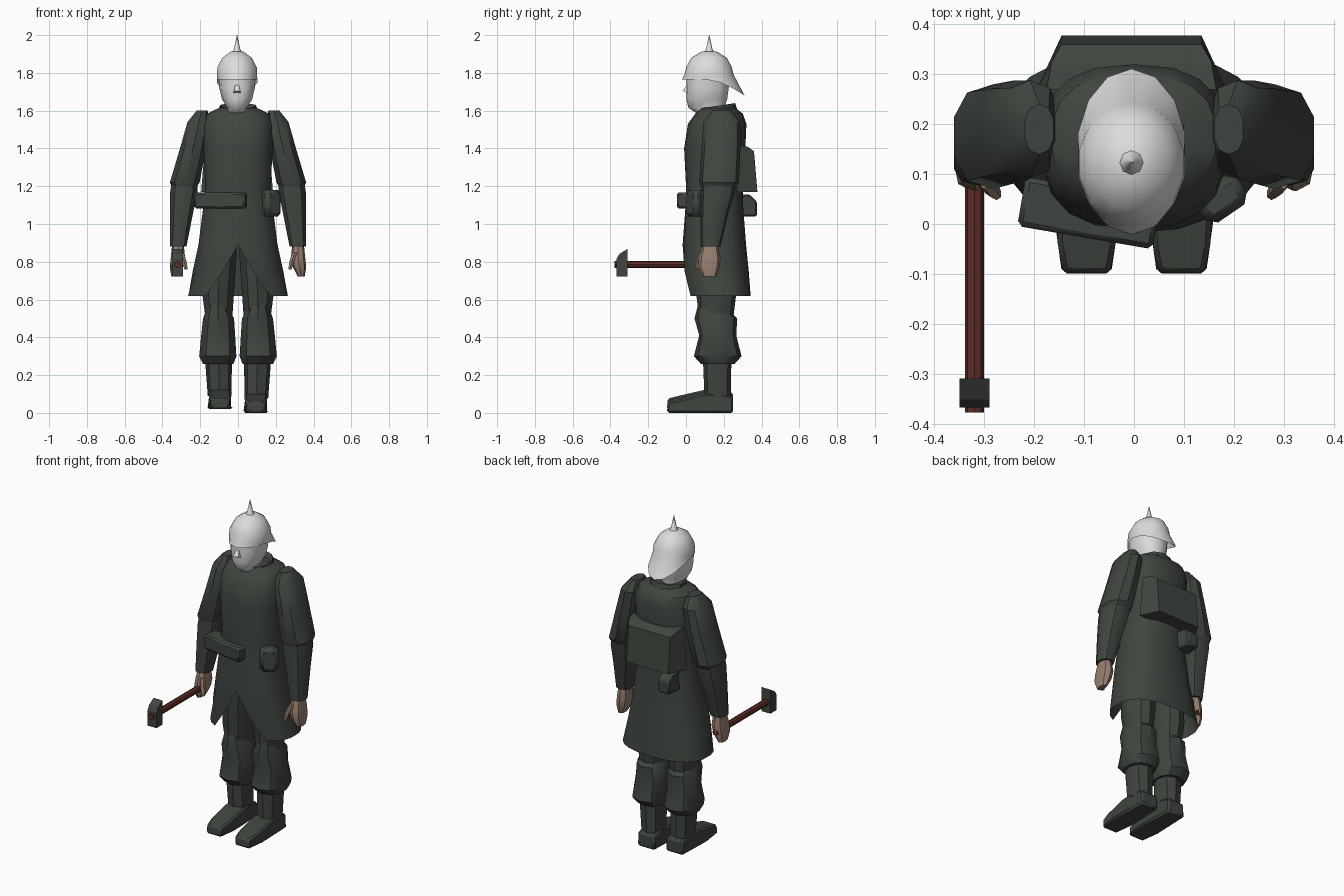
import bpy, bmesh, math
from mathutils import Matrix, Vector


def material(name, col):
    m = bpy.data.materials.new(name)
    m.diffuse_color = (*col, 1)
    return m


CLOTH = material("dark grey green", (0.050, 0.060, 0.050))
PALE = material("pale grey", (0.72, 0.72, 0.72))
SKIN = material("skin", (0.32, 0.215, 0.165))
WOOD = material("red brown wood", (0.11, 0.027, 0.018))


def finish(name, bm, mat, angle=35, bevel=0):
    bmesh.ops.remove_doubles(bm, verts=bm.verts, dist=0.0005)
    bmesh.ops.recalc_face_normals(bm, faces=bm.faces)
    me = bpy.data.meshes.new(name)
    bm.to_mesh(me)
    bm.free()
    me.materials.append(mat)
    ob = bpy.data.objects.new(name, me)
    bpy.context.collection.objects.link(ob)
    if bevel:
        mod = ob.modifiers.new("bevel", 'BEVEL')
        mod.width, mod.segments = bevel, 1
    bpy.ops.object.select_all(action='DESELECT')
    ob.select_set(True)
    bpy.context.view_layer.objects.active = ob
    bpy.ops.object.shade_smooth_by_angle(angle=math.radians(angle))
    return ob


def loft(name, rings, mat, n=10, power=2.0, move=None, caps=(True, True), angle=35, gaps=None):
    """Stack of horizontal rounded rings (z, cx, cy, rx, ry), each starting at the front;
    gaps opens a ring at the front by that angle to either side."""
    bm = bmesh.new()
    rows = []
    for k, (z, cx, cy, rx, ry) in enumerate(rings):
        g = gaps[k] if gaps else 0
        row = []
        for i in range(n + 1):
            a = -math.pi / 2 + g + (2 * math.pi - 2 * g) * i / n
            c, s = math.cos(a), math.sin(a)
            p = Vector((cx + rx * math.copysign(abs(c) ** (2 / power), c),
                        cy + ry * math.copysign(abs(s) ** (2 / power), s), z))
            row.append(bm.verts.new(move(p) if move else p))
        rows.append(row)
    for r0, r1 in zip(rows, rows[1:]):
        for i in range(n):
            bm.faces.new((r0[i], r0[i + 1], r1[i + 1], r1[i]))
    for cap, row in zip(caps, (rows[0], rows[-1])):
        if cap:
            bm.faces.new(row[:n])
    return finish(name, bm, mat, angle)


def prism(name, profile, cx, mat, lift=0, bevel=0):
    """Side profile of (y, z, half width) points spread both ways from cx."""
    bm = bmesh.new()
    a = [bm.verts.new((cx - w, y, z + lift)) for y, z, w in profile]
    b = [bm.verts.new((cx + w, y, z + lift)) for y, z, w in profile]
    bm.faces.new(a)
    bm.faces.new(b[::-1])
    for i in range(len(a)):
        j = (i + 1) % len(a)
        bm.faces.new((a[i], b[i], b[j], a[j]))
    return finish(name, bm, mat, 25, bevel)


def box(name, loc, size, rot, mat, bevel):
    bm = bmesh.new()
    m = Matrix.Translation(loc) @ Matrix.Rotation(rot, 4, 'Z') @ Matrix.Diagonal((*size, 1))
    bmesh.ops.create_cube(bm, size=1, matrix=m)
    return finish(name, bm, mat, 25, bevel)


# Coat with a split skirt
loft("coat", [(0.62, 0, 0.17, 0.265, 0.172), (0.75, 0, 0.16, 0.24, 0.172),
              (0.89, 0, 0.15, 0.212, 0.168), (1.1, 0, 0.15, 0.185, 0.152),
              (1.2, 0, 0.15, 0.176, 0.15), (1.4, 0, 0.152, 0.185, 0.162),
              (1.53, 0, 0.165, 0.187, 0.155), (1.585, 0, 0.175, 0.165, 0.125),
              (1.615, 0, 0.17, 0.10, 0.09)],
     CLOTH, n=18, power=2.5, caps=(False, True), gaps=[0.62, 0.25] + [0] * 7)


# Turned-up collar, higher at the back
def tilt(p):
    return Vector((p.x, p.y, p.z + 0.15 * (p.y - 0.16)))


loft("collar", [(1.58, 0, 0.165, 0.115, 0.11), (1.625, 0, 0.165, 0.10, 0.095),
                (1.60, 0, 0.165, 0.075, 0.07)], CLOTH, move=tilt)

# Head and nose
loft("head", [(1.57, -0.005, 0.14, 0.06, 0.06), (1.615, -0.005, 0.108, 0.052, 0.095),
              (1.66, -0.005, 0.11, 0.080, 0.108), (1.72, -0.005, 0.114, 0.094, 0.112),
              (1.80, -0.005, 0.118, 0.100, 0.115)], PALE, n=12, power=2.3, angle=50)
prism("nose", [(0.015, 1.75, 0.008), (-0.018, 1.705, 0.016), (0.015, 1.69, 0.02)], -0.005, PALE)


# Helmet with a sweeping rear brim, and its spike
def droop(p):
    if p.z < 1.77 and p.y > 0.12:
        p.z -= 0.085 * ((p.y - 0.12) / 0.19) ** 1.5
    return p


loft("helmet", [(1.765, -0.005, 0.145, 0.110, 0.166), (1.79, -0.005, 0.122, 0.109, 0.130),
                (1.83, -0.005, 0.122, 0.107, 0.121), (1.88, -0.005, 0.122, 0.080, 0.094),
                (1.912, -0.005, 0.123, 0.036, 0.042), (1.916, -0.005, 0.123, 0.01, 0.01)],
     PALE, n=14, move=droop, caps=(False, True), angle=50)
loft("helmet_spike", [(1.90, -0.005, 0.123, 0.032, 0.034), (1.925, -0.005, 0.123, 0.017, 0.017),
                      (2.0, -0.005, 0.123, 0.001, 0.001)], PALE, n=8, angle=50)

# Arms and legs, both sides
for s, side, up in ((-1, "left", 0.02), (1, "right", 0)):
    def limb(name, rings, mat, lift=0, **kw):
        loft(f"{side}_{name}", [(z + lift, s * x, y, rx, ry) for z, x, y, rx, ry in rings], mat, **kw)

    limb("upper_sleeve", [(1.6, 0.19, 0.19, 0.03, 0.05), (1.54, 0.208, 0.19, 0.062, 0.098),
                          (1.4, 0.238, 0.185, 0.072, 0.103), (1.22, 0.282, 0.175, 0.082, 0.105),
                          (1.18, 0.285, 0.17, 0.06, 0.08)], CLOTH, power=2.4)
    limb("lower_sleeve", [(1.24, 0.28, 0.172, 0.07, 0.09), (1.17, 0.287, 0.168, 0.075, 0.09),
                          (1.05, 0.30, 0.15, 0.063, 0.073), (0.88, 0.317, 0.13, 0.046, 0.052)],
         CLOTH, power=2.4)
    limb("hand", [(0.90, 0.318, 0.13, 0.03, 0.038), (0.82, 0.318, 0.125, 0.038, 0.058),
                  (0.77, 0.326, 0.122, 0.035, 0.056), (0.722, 0.335, 0.125, 0.018, 0.036)],
         SKIN, n=8, power=2.4)
    limb("thumb", [(0.85, 0.30, 0.09, 0.015, 0.02), (0.80, 0.284, 0.068, 0.014, 0.016),
                   (0.76, 0.275, 0.06, 0.01, 0.012)], SKIN, n=6)
    limb("thigh", [(0.97, 0.09, 0.15, 0.09, 0.11), (0.8, 0.095, 0.155, 0.09, 0.115),
                   (0.62, 0.105, 0.16, 0.087, 0.105), (0.46, 0.1, 0.16, 0.07, 0.085)], CLOTH)
    limb("breeches", [(0.58, 0.11, 0.13, 0.05, 0.065), (0.5, 0.103, 0.158, 0.086, 0.113),
                      (0.41, 0.105, 0.168, 0.094, 0.098), (0.3, 0.107, 0.168, 0.103, 0.126),
                      (0.26, 0.105, 0.168, 0.085, 0.09)], CLOTH, power=2.2)
    limb("calf", [(0.28, 0.103, 0.165, 0.072, 0.075), (0.08, 0.098, 0.168, 0.062, 0.07)],
         CLOTH, n=8, power=2.4, lift=up / 2)
    prism(f"{side}_boot", [(0.25, 0, 0.058), (0.25, 0.085, 0.055), (0.18, 0.105, 0.062),
                           (0.09, 0.10, 0.062), (-0.04, 0.07, 0.058), (-0.098, 0.055, 0.046),
                           (-0.1, 0, 0.05), (0.02, 0, 0.066)], s * 0.095, CLOTH, up, 0.01)

# Belt pouches, backpack and canteen
box("front_pouch", (-0.09, 0.022, 1.125), (0.275, 0.1, 0.085), -0.17, CLOTH, 0.01)
box("hip_pouch", (0.175, 0.05, 1.11), (0.1, 0.07, 0.14), 0.6, CLOTH, 0.018)
prism("backpack", [(0.27, 1.42, 0.17), (0.325, 1.41, 0.16), (0.36, 1.385, 0.14),
                   (0.378, 1.17, 0.14), (0.27, 1.17, 0.19)], -0.005, CLOTH)
prism("canteen", [(0.28, 1.155, 0.045), (0.34, 1.155, 0.04), (0.375, 1.12, 0.036),
                  (0.375, 1.04, 0.036), (0.28, 1.04, 0.048)], -0.11, CLOTH, bevel=0.008)

# Hammer
bm = bmesh.new()
bmesh.ops.create_cone(bm, cap_ends=True, segments=8, radius1=0.019, radius2=0.019, depth=0.555,
                      matrix=Matrix.Translation((-0.32, -0.10, 0.785)) @ Matrix.Rotation(math.pi / 2, 4, 'X'))
finish("hammer_handle", bm, WOOD)
prism("hammer_head", [(-0.31, 0.722, 0.03), (-0.31, 0.868, 0.03), (-0.352, 0.842, 0.03),
                      (-0.368, 0.815, 0.03), (-0.368, 0.722, 0.03)], -0.32, CLOTH)
